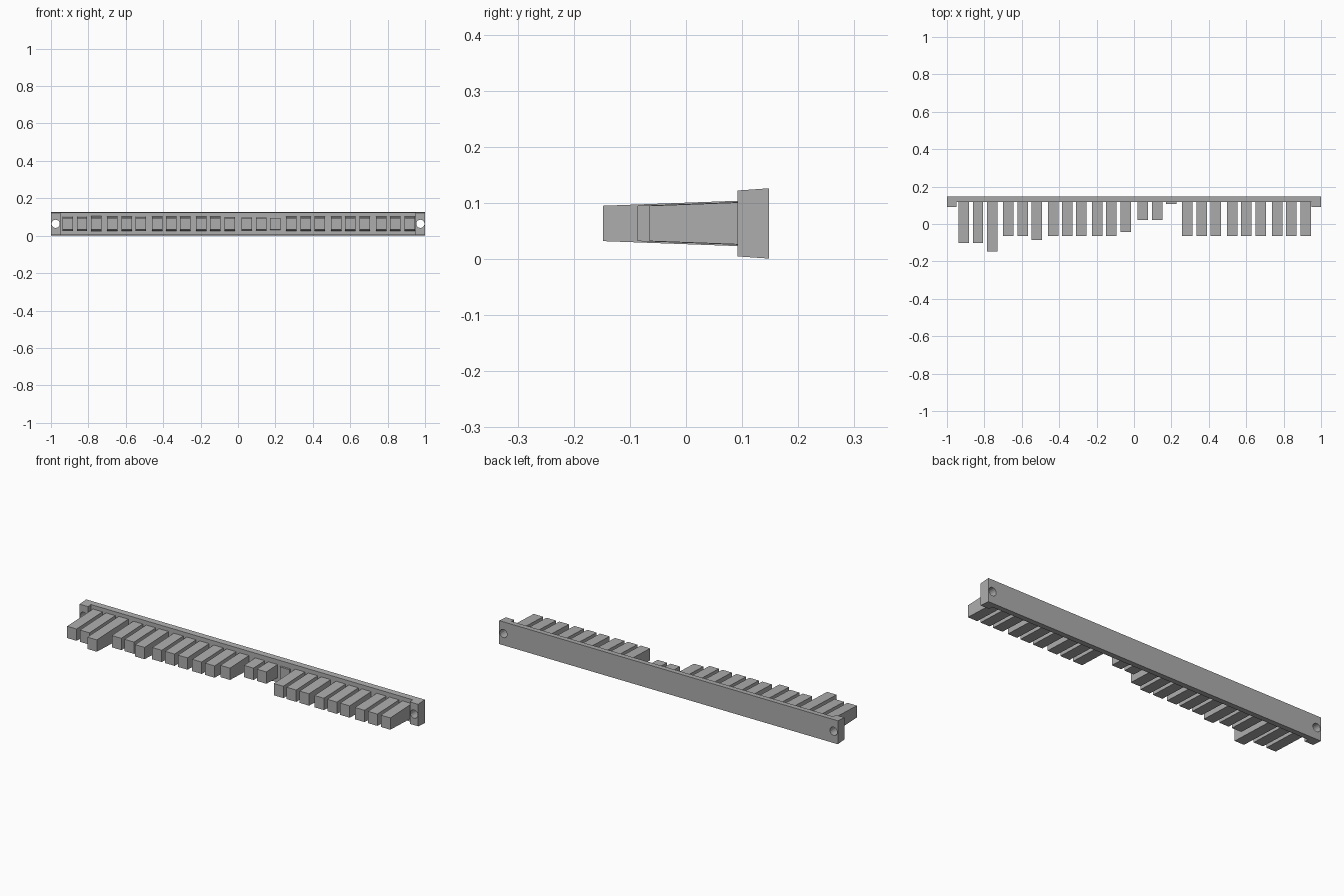
import bpy, bmesh, math

cube = bpy.data.objects.get("Cube")
if cube:
    bpy.data.objects.remove(cube, do_unlink=True)

grey = bpy.data.materials.new("plain grey")
grey.use_nodes = True
colour = (0.42, 0.42, 0.42, 1)
grey.diffuse_color = colour
grey.node_tree.nodes["Principled BSDF"].inputs["Base Color"].default_value = colour

MID_Z = 0.0635
BACK = 0.148
RAIL_FRONT = 0.117


def extrude_profile(name, points, x0, x1):
    """Extrude a side profile of (y, z) points along x."""
    bm = bmesh.new()
    face = bm.faces.new([bm.verts.new((x0, y, z)) for y, z in points])
    grown = bmesh.ops.extrude_face_region(bm, geom=[face])["geom"]
    verts = [v for v in grown if isinstance(v, bmesh.types.BMVert)]
    bmesh.ops.translate(bm, vec=(x1 - x0, 0, 0), verts=verts)
    bmesh.ops.recalc_face_normals(bm, faces=bm.faces)
    mesh = bpy.data.meshes.new(name)
    bm.to_mesh(mesh)
    bm.free()
    mesh.materials.append(grey)
    obj = bpy.data.objects.new(name, mesh)
    bpy.context.collection.objects.link(obj)
    return obj


def tapered(name, x0, x1, front, back, half_front, slope):
    """Bar along y that grows taller towards the back."""
    half_back = half_front + slope * (back - front)
    profile = [(front, MID_Z - half_front), (back, MID_Z - half_back),
               (back, MID_Z + half_back), (front, MID_Z + half_front)]
    return extrude_profile(name, profile, x0, x1)


# Long back rail with drafted top and bottom
tapered("back_rail", -0.95, 0.95, RAIL_FRONT, BACK, 0.0604, 0.07)

# Mounting blocks at both ends, each with a round through hole
for side, label in ((-1, "right"), (1, "left")):
    block = tapered(label + "_mount", *sorted((side, side * 0.95)), 0.092, BACK, 0.0587, 0.07)
    bpy.ops.mesh.primitive_cylinder_add(vertices=16, radius=0.022, depth=0.3,
                                        location=(side * 0.975, 0.12, MID_Z),
                                        rotation=(math.pi / 2, 0, 0))
    cutter = bpy.context.object
    cutter.name = label + "_hole_cutter"
    cutter.data.materials.append(grey)
    cutter.hide_render = True
    cutter.hide_viewport = True
    cut = block.modifiers.new("hole", "BOOLEAN")
    cut.operation = "DIFFERENCE"
    cut.solver = "EXACT"
    cut.object = cutter

# Row of teeth in groups of three: group centre and the front of each tooth
groups = [
    (-0.834, (-0.102, -0.102, -0.148)),
    (-0.596, (-0.065, -0.065, -0.086)),
    (-0.357, (-0.065, -0.065, -0.065)),
    (-0.121, (-0.065, -0.065, -0.043)),
    (0.124, (0.022, 0.022, 0.107)),
    (0.361, (-0.065, -0.065, -0.065)),
    (0.601, (-0.065, -0.065, -0.065)),
    (0.841, (-0.065, -0.065, -0.065)),
]
number = 0
for centre, fronts in groups:
    for step, front in zip((-1, 0, 1), fronts):
        number += 1
        x = centre + step * 0.076
        tapered(f"tooth_{number}", x - 0.028, x + 0.028, front, RAIL_FRONT + 0.002, 0.0315, 0.037)
